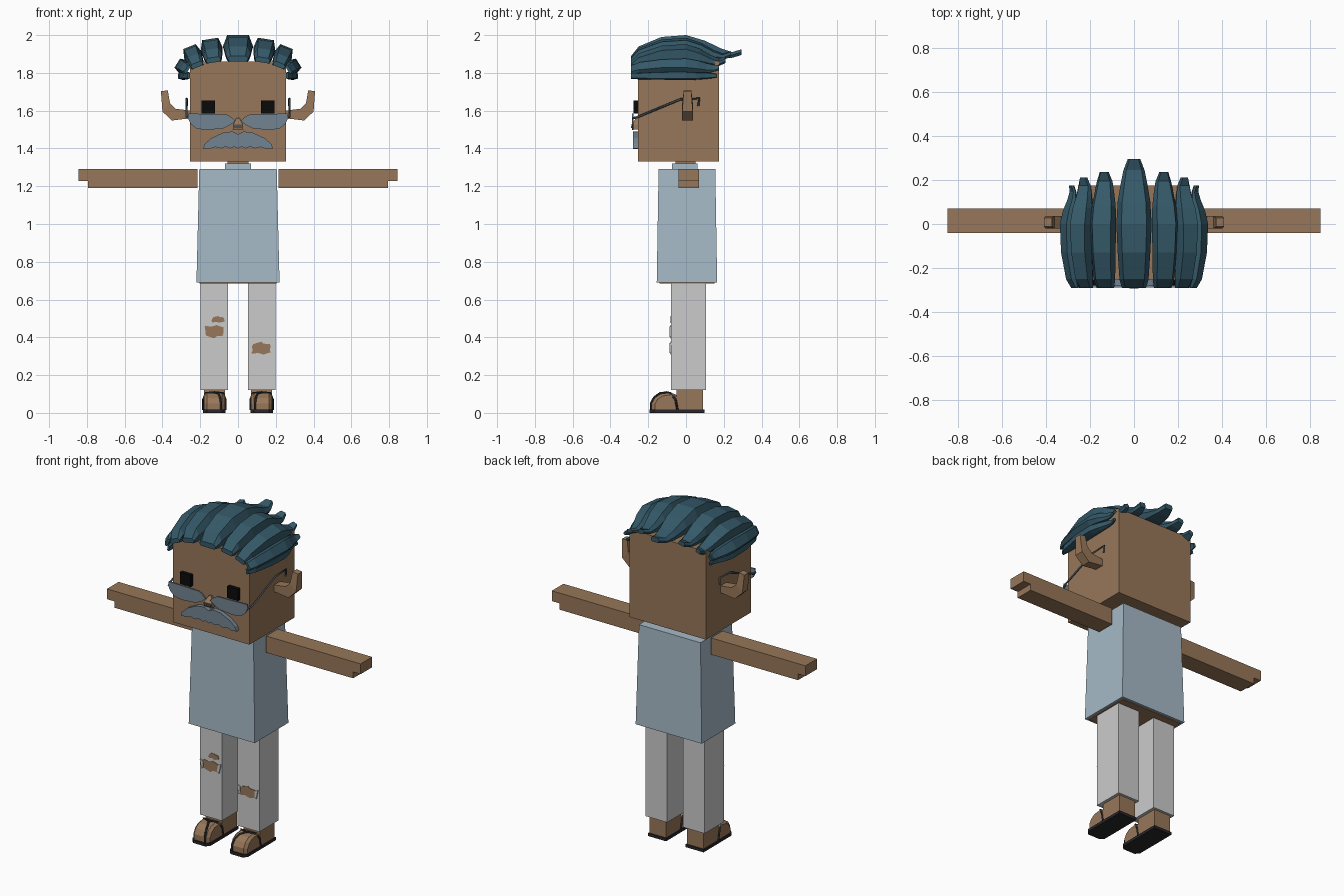
import bpy
import bmesh
from math import radians, sin, cos
from mathutils import Vector

default_cube = bpy.data.objects.get("Cube")
if default_cube:
    bpy.data.objects.remove(default_cube)


def make_material(name, red, green, blue):
    material = bpy.data.materials.new(name)
    material.use_nodes = True
    colour = (red, green, blue, 1)
    material.diffuse_color = colour
    material.node_tree.nodes["Principled BSDF"].inputs["Base Color"].default_value = colour
    return material


skin = make_material("skin brown", .31, .185, .1)
shirt_blue = make_material("shirt blue", .38, .49, .57)
trouser_grey = make_material("trouser grey", .6, .6, .6)
hair_teal = make_material("hair teal", .035, .1, .14)
slate = make_material("slate grey", .17, .23, .29)
eye_black = make_material("eye black", .003, .003, .003)
sole_dark = make_material("sole charcoal", .02, .02, .025)
frame_dark = make_material("frame blue grey", .06, .085, .11)


def finish(name, bm, material):
    """Turn a bmesh into a named object of one colour."""
    bmesh.ops.recalc_face_normals(bm, faces=bm.faces)
    mesh = bpy.data.meshes.new(name)
    bm.to_mesh(mesh)
    bm.free()
    mesh.materials.append(material)
    obj = bpy.data.objects.new(name, mesh)
    bpy.context.collection.objects.link(obj)
    return obj


def loft(name, rings, material):
    """Skin a run of equal rings and close both ends."""
    bm = bmesh.new()
    loops = [[bm.verts.new(point) for point in ring] for ring in rings]
    for low, high in zip(loops, loops[1:]):
        for i in range(len(low)):
            j = (i + 1) % len(low)
            bm.faces.new((low[i], low[j], high[j], high[i]))
    bm.faces.new(loops[0])
    bm.faces.new(loops[-1])
    return finish(name, bm, material)


def rectangle(x, y, z):
    return [(x[0], y[0], z), (x[1], y[0], z), (x[1], y[1], z), (x[0], y[1], z)]


def block(name, x, y, z, material):
    return loft(name, [rectangle(x, y, z[0]), rectangle(x, y, z[1])], material)


def plate(name, outline, front, back, material, side=1):
    """Extrude an x-z outline along y."""
    rings = [[(side * x, y, z) for x, z in outline] for y in (front, back)]
    return loft(name, rings, material)


def tube(name, points, radius, material):
    curve = bpy.data.curves.new(name, "CURVE")
    curve.dimensions = "3D"
    curve.bevel_depth = radius
    curve.bevel_resolution = 0
    curve.use_fill_caps = True
    spline = curve.splines.new("POLY")
    spline.points.add(len(points) - 1)
    for target, point in zip(spline.points, points):
        target.co = (*point, 1)
    curve.materials.append(material)
    obj = bpy.data.objects.new(name, curve)
    bpy.context.collection.objects.link(obj)


def span(side, inner, outer):
    return sorted((side * inner, side * outer))


# Head, neck and flared shirt
block("head", (-.255, .255), (-.255, .175), (1.33, 1.86), skin)
block("neck", (-.055, .055), (-.055, .05), (1.28, 1.34), skin)
block("collar", (-.07, .07), (-.075, .06), (1.28, 1.32), shirt_blue)
loft("shirt", [rectangle((-.22, .22), (-.155, .165), .69),
               rectangle((-.205, .205), (-.145, .155), 1.29)], shirt_blue)
block("hips", (-.205, .205), (-.14, .15), (.685, .72), skin)

# Hair strand stations: y, bottom, top, half width
stations = [(-.29, 0, .03, .055), (-.25, 0, .08, .066), (-.13, .01, .13, .074),
            (0, .02, .14, .08), (.1, .02, .11, .074), (.18, .015, .07, .06),
            (.24, .02, .05, .048), (.29, .035, .065, .028)]


def strand(name, x, z, roll, width, height, reach):
    """One tapering lock of hair, rolled about its length."""
    c, s = cos(radians(roll)), sin(radians(roll))
    rings = []
    for y, low, high, half in stations:
        w, b, t = half * width, low * height, high * height
        m = b + (t - b) * .5
        section = [(-w * .8, b), (w * .8, b), (w, m), (w * .72, t), (-w * .72, t), (-w, m)]
        yy = y * reach / .29 if y > 0 else y
        rings.append([(x + u * c + v * s, yy, z - u * s + v * c) for u, v in section])
    return loft(name, rings, hair_teal)


strand("hair_centre", 0, 1.86, 0, 1, 1, .295)
for side, label in ((1, "left"), (-1, "right")):
    strand(label + "_hair_inner", side * .128, 1.855, side * 9, .74, .9, .235)
    strand(label + "_hair_middle", side * .213, 1.83, side * 22, .62, .84, .21)
    strand(label + "_hair_outer", side * .262, 1.815, side * 58, .48, .5, .175)
    strand(label + "_hair_lower", side * .255, 1.785, side * 88, .3, .44, .165)

# Eyes, moustache, nose and half-moon lenses
lens = [(.015, 1.545), (.035, 1.565), (.06, 1.58), (.262, 1.585), (.265, 1.56),
        (.25, 1.53), (.22, 1.505), (.17, 1.498), (.08, 1.505), (.04, 1.525)]
moustache = [(0, 1.475), (.03, 1.49), (.08, 1.483), (.14, 1.455), (.175, 1.425),
             (.186, 1.4), (.15, 1.398), (.12, 1.408), (.09, 1.4), (.065, 1.41),
             (.04, 1.4), (.02, 1.41), (0, 1.4)]
loft("nose", [rectangle((-.028, .028), (-.285, -.25), 1.5),
              rectangle((-.026, .026), (-.29, -.25), 1.525),
              rectangle((-.008, .008), (-.265, -.25), 1.56)], skin)
block("nose_tip", (-.02, .02), (-.292, -.28), (1.507, 1.52), frame_dark)

for side, label in ((1, "left"), (-1, "right")):
    block(label + "_eye", span(side, .122, .193), (-.277, -.25), (1.585, 1.655), eye_black)
    plate(label + "_lens", lens, -.287, -.279, slate, side)
    plate(label + "_moustache", moustache, -.28, -.25, slate, side)
    tube(label + "_temple", [(side * x, y, z) for x, y, z in
         ((.262, -.285, 1.56), (.272, -.26, 1.565), (.272, -.03, 1.66),
          (.272, .07, 1.665), (.272, .065, 1.625))], .006, frame_dark)

    # Upturned ear: sections run out from the head, then up
    ear_edges = [((.25, 1.6), (.25, 1.56), .028), ((.33, 1.61), (.35, 1.548), .028),
                 ((.36, 1.64), (.4, 1.595), .028), ((.372, 1.708), (.408, 1.703), .02)]
    rings = []
    for (xa, za), (xb, zb), half in ear_edges:
        rings.append([(side * xa, .008 - half, za), (side * xb, .008 - half, zb),
                      (side * xb, .008 + half, zb), (side * xa, .008 + half, za)])
    loft(label + "_ear", rings, skin)

    # Arm with a stepped hand
    arm = [(.215, 1.19), (.795, 1.19), (.795, 1.228), (.845, 1.228),
           (.845, 1.29), (.215, 1.29)]
    plate(label + "_arm", arm, -.04, .07, skin, side)

    # Trouser leg, ankle and foot
    block(label + "_trouser_leg", span(side, .052, .198), (-.08, .105), (.12, .7), trouser_grey)
    block(label + "_ankle", span(side, .07, .18), (-.05, .09), (.01, .13), skin)
    profile = [(-.182, .015), (-.182, .05), (-.165, .08), (-.135, .1),
               (-.08, .108), (-.04, .09), (-.04, .015)]
    rings = []
    for x, shrink in ((.07, .88), (.085, 1), (.165, 1), (.18, .88)):
        rings.append([(side * x, -.04 + (y + .04) * shrink, .015 + (z - .015) * shrink)
                      for y, z in profile])
    loft(label + "_foot", rings, skin)

    # Sandal
    sole = [(.065, -.17), (.085, -.192), (.165, -.192), (.185, -.17),
            (.185, .097), (.065, .097)]
    loft(label + "_sole", [[(side * x, y, z) for x, y in sole] for z in (0, .017)], sole_dark)
    over = [(.066, -.045, .015), (.066, -.055, .07), (.08, -.085, .106),
            (.125, -.1, .11), (.17, -.085, .106), (.184, -.055, .07), (.184, -.045, .015)]
    thong = [(.125, -.1, .108), (.105, -.137, .104), (.095, -.168, .083),
             (.09, -.186, .05), (.09, -.186, .015)]
    for part, path in (("strap", over), ("thong", thong)):
        tube(label + "_sandal_" + part, [(side * x, y, z) for x, y, z in path], .006, sole_dark)

# Torn knees: skin plates with pale frayed corners
rip = [(-1, .5), (-.8, .9), (-.3, .75), (.2, 1), (.75, .7), (1, .6), (.8, -.6),
       (.2, -.7), (0, -1), (-.4, -.8), (-.75, -.6)]
for name, x, z, half, tall, sign in (("right_knee_rip", -.125, .43, .058, .035, 1),
                                     ("left_knee_rip", .123, .343, .058, .034, -1),
                                     ("right_thigh_rip", -.105, .495, .036, .018, -1)):
    outline = [(x + u * half, z + v * tall * sign) for u, v in rip]
    plate(name, outline, -.083, -.078, skin)
    if "knee" in name:
        for end in (-1, 1):
            flap = [(x + end * half * 1.2, z + tall * .8), (x + end * half * .85, z + tall * .6),
                    (x + end * half * .8, z - tall * .5), (x + end * half, z - tall * .8)]
            plate(name + "_fray", flap, -.087, -.08, trouser_grey)
